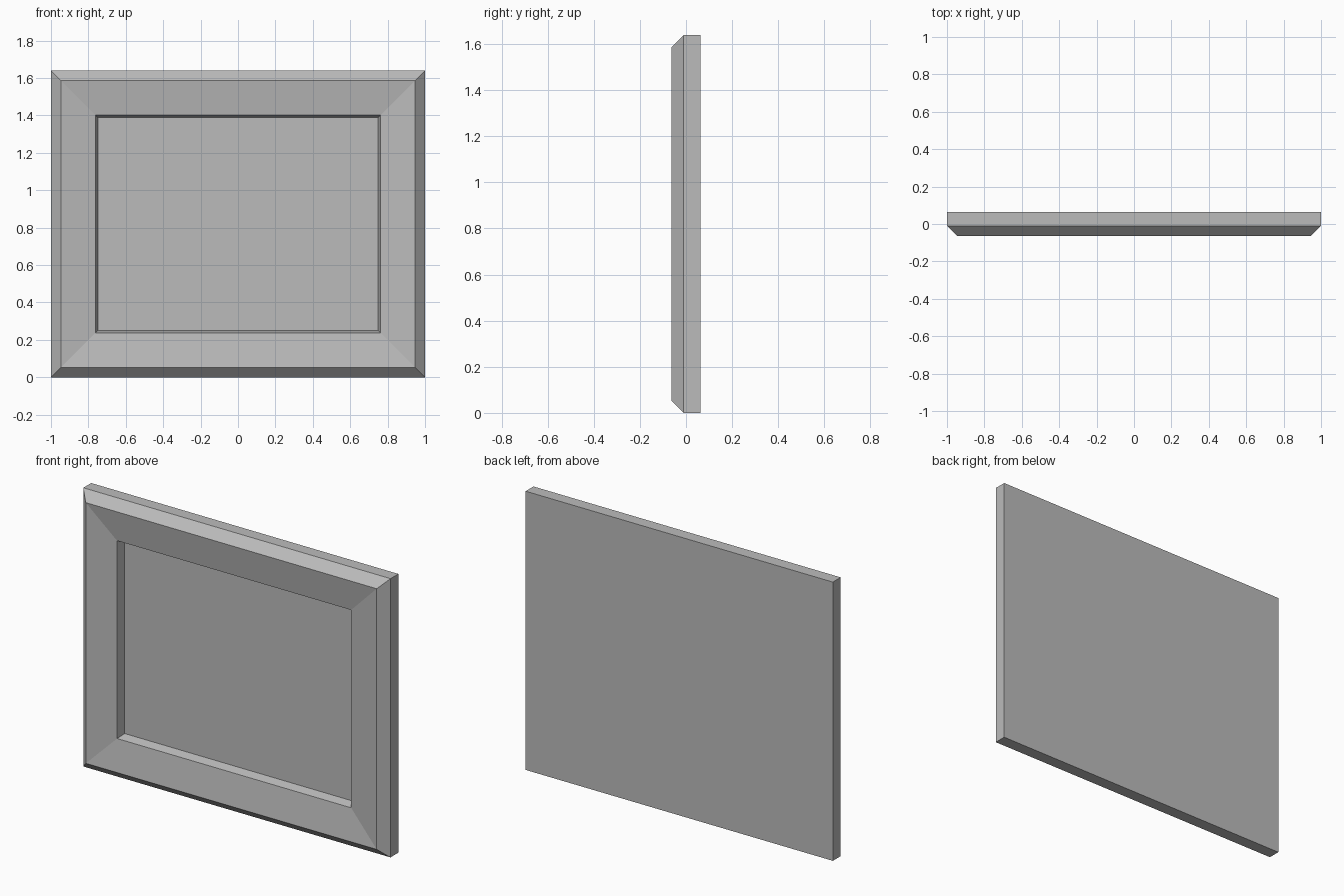
import bpy
import bmesh

cube = bpy.data.objects.get("Cube")
if cube:
    bpy.data.objects.remove(cube)

WIDTH, HEIGHT = 2.0, 1.64

grey = bpy.data.materials.new("plain grey")
grey.use_nodes = True
colour = (0.5, 0.5, 0.5, 1.0)
grey.diffuse_color = colour
grey.node_tree.nodes["Principled BSDF"].inputs["Base Color"].default_value = colour

# Moulding section as (inset from the outer edge, depth), from back to panel
section = [
    (0.0, 0.063),      # back edge
    (0.0, -0.01),      # outer side
    (0.053, -0.063),   # chamfer crest
    (0.238, -0.036),   # sloping face
    (0.251, 0.016),    # inner lip
]


def ring(bm, inset, y):
    """Rectangle of four vertices, inset evenly from the outline."""
    x, low, high = WIDTH / 2 - inset, inset, HEIGHT - inset
    return [bm.verts.new((px, y, pz))
            for px, pz in ((-x, low), (x, low), (x, high), (-x, high))]


# Frame: mitred rings bridged together, closed by the back and the panel
bm = bmesh.new()
rings = [ring(bm, inset, y) for inset, y in section]
for a, b in zip(rings, rings[1:]):
    for i in range(4):
        j = (i + 1) % 4
        bm.faces.new((a[i], a[j], b[j], b[i]))
bm.faces.new(rings[0][::-1])
bm.faces.new(rings[-1])
bmesh.ops.recalc_face_normals(bm, faces=bm.faces)

mesh = bpy.data.meshes.new("picture_frame")
bm.to_mesh(mesh)
bm.free()
mesh.materials.append(grey)
frame = bpy.data.objects.new("picture_frame", mesh)
bpy.context.collection.objects.link(frame)
